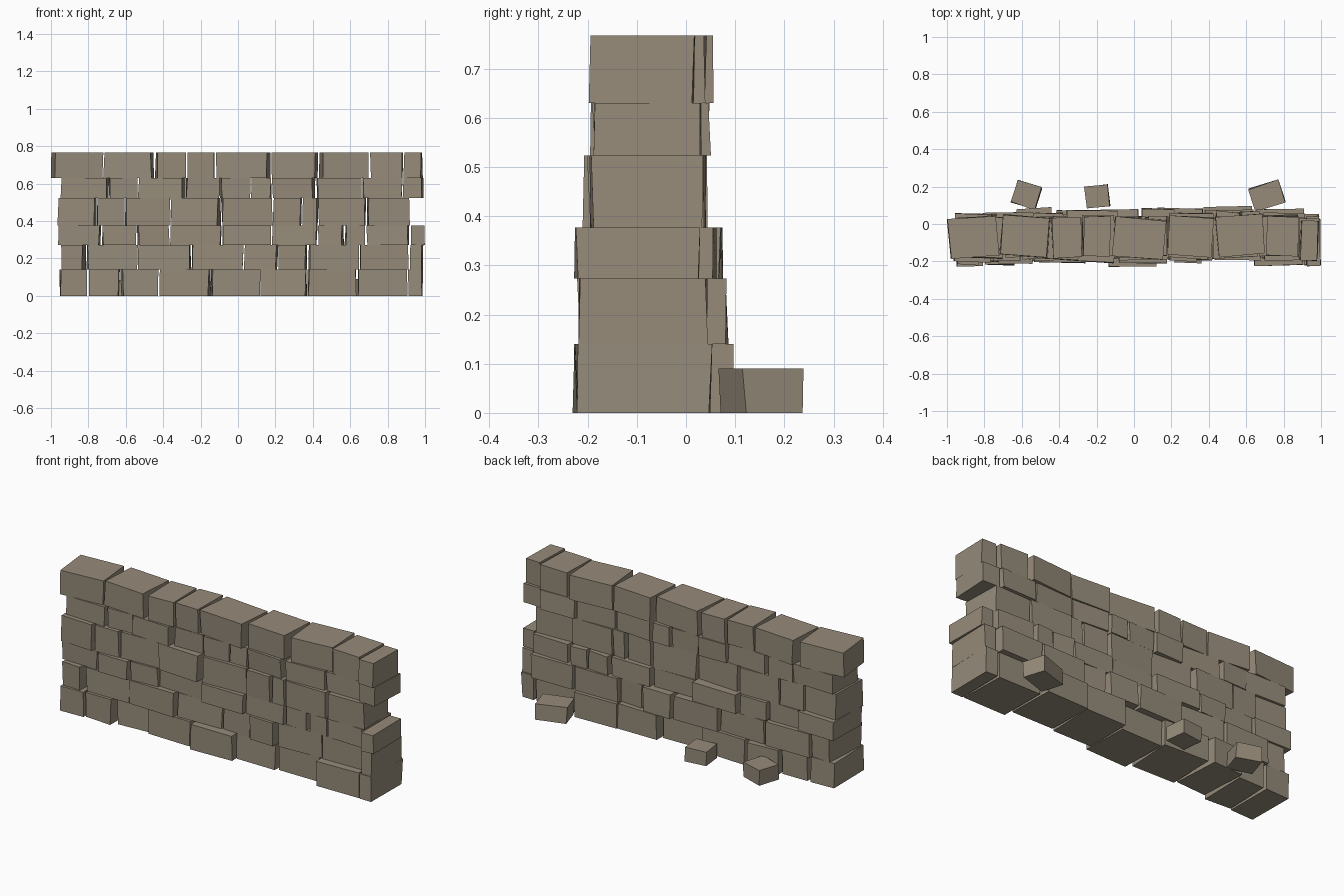
import bpy, bmesh, math, random
from mathutils import Matrix, Vector

random.seed(7)

stone = bpy.data.materials.new("weathered stone")
stone.diffuse_color = (0.305, 0.26, 0.195, 1)


def add_block(bm, x0, x1, y0, y1, z0, z1, turn, jitter=0.004):
    """Slightly irregular box, turned about z, fitting between x0 and x1."""
    a = math.radians(turn)
    depth = y1 - y0
    width = (x1 - x0 - depth * abs(math.sin(a))) / math.cos(a)
    m = (Matrix.Translation(((x0 + x1) / 2, (y0 + y1) / 2, (z0 + z1) / 2))
         @ Matrix.Rotation(a, 4, 'Z')
         @ Matrix.Diagonal((width, depth, z1 - z0, 1)))
    for v in bmesh.ops.create_cube(bm, size=1, matrix=m)['verts']:
        v.co += Vector((random.uniform(-jitter, jitter), random.uniform(-jitter, jitter), 0))


def finish(bm, name):
    me = bpy.data.meshes.new(name)
    bm.to_mesh(me)
    bm.free()
    me.materials.append(stone)
    bpy.context.collection.objects.link(bpy.data.objects.new(name, me))


def course(name, z0, z1, depth, edges, fronts, turns):
    """One row of stones: joints along x, front face y (cm) and turn (deg) of each."""
    bm = bmesh.new()
    for i, (f, t) in enumerate(zip(fronts, turns)):
        add_block(bm, edges[i] + 0.003, edges[i + 1] - 0.003,
                  -f / 100, -f / 100 + depth, z0, z1, t)
    finish(bm, name)


# Courses from the ground up, getting thinner towards the top
course("course_1", 0, 0.14, 0.268,
       [-0.955, -0.80, -0.63, -0.425, -0.145, 0.12, 0.37, 0.635, 0.91, 0.99],
       [22.3, 21.8, 18.5, 20, 22.8, 18.5, 17.5, 22, 21.8],
       [1, -1, 3, -2, 1, -1, 1, 1, -1])
course("course_2", 0.14, 0.273, 0.26,
       [-0.945, -0.81, -0.535, -0.25, 0.03, 0.215, 0.375, 0.65, 0.915, 0.99],
       [21.5, 20, 20.5, 18.5, 18, 20.5, 18.5, 18, 21.8],
       [-4, 1, -2, 1, -2, -3, 2, 1, -1])
course("course_3", 0.273, 0.377, 0.25,
       [-0.965, -0.73, -0.54, -0.365, -0.085, 0.18, 0.425, 0.57, 0.685, 0.92, 1.0],
       [19.5, 21.3, 19.3, 18, 21, 19, 18.5, 18.5, 19, 22.3],
       [-2, 1, 2, -1, 1, -1, -3, 2, -2, 1])
course("course_4", 0.377, 0.523, 0.225,
       [-0.965, -0.755, -0.605, -0.36, -0.09, 0.185, 0.345, 0.43, 0.685, 0.92],
       [20.5, 19.5, 18.5, 20, 19, 19.5, 19, 19, 19.3],
       [-3, 1, 1, -4, 1, -2, -3, -1, 2])
course("course_5", 0.523, 0.63, 0.215,
       [-0.95, -0.69, -0.535, -0.28, -0.10, 0.07, 0.18, 0.415, 0.665, 0.88, 0.99],
       [18, 17.5, 18.5, 17, 18, 17, 18, 18, 17, 18.3],
       [-2, 1, -4, 1, 2, -1, -4, 2, 1, -1])
course("course_6", 0.63, 0.767, 0.21,
       [-1.0, -0.72, -0.445, -0.275, -0.12, 0.175, 0.43, 0.705, 0.885, 0.99],
       [17.5, 17, 17.8, 17, 18, 17, 16.5, 17, 19.3],
       [5, -5, 2, -1, -5, -4, 5, -1, -2])

# Loose stones lying behind the wall: x, y, width, depth, height, turn
for n, (x, y, w, d, h, t) in enumerate([(-0.575, 0.155, 0.135, 0.125, 0.085, -18),
                                        (-0.195, 0.147, 0.125, 0.12, 0.08, 6),
                                        (0.71, 0.152, 0.165, 0.125, 0.09, 18)], 1):
    bm = bmesh.new()
    add_block(bm, -w / 2, w / 2, -d / 2, d / 2, 0, h, 0)
    bm.transform(Matrix.Translation((x, y, 0)) @ Matrix.Rotation(math.radians(t), 4, 'Z'))
    finish(bm, f"loose_stone_{n}")
